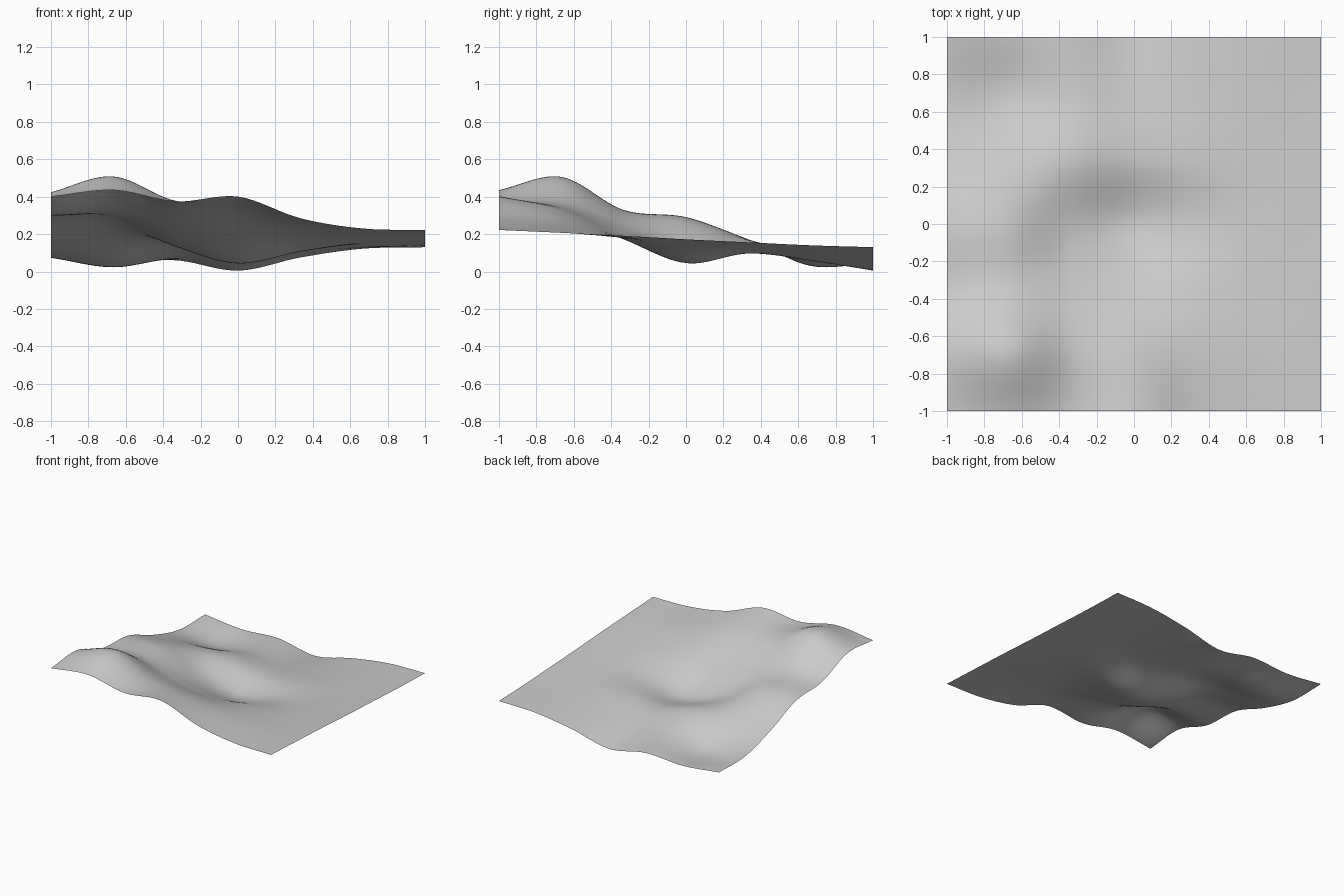
import bpy
import bmesh

SEGMENTS = 72  # resolution of the sheet along each side

# Heights in thousandths, sampled on an even square lattice.
# Rows run from the front edge to the back edge, columns from -x to +x.
HEIGHTS = [
    [400, 435, 375, 400, 285, 230, 222],
    [420, 505, 365, 325, 250, 212, 207],
    [310, 325, 230, 175, 180, 180, 191],
    [285, 278, 135, 45, 108, 156, 172],
    [165, 172, 160, 97, 122, 142, 156],
    [80, 30, 80, 58, 98, 130, 140],
    [78, 45, 60, 5, 75, 122, 130],
]


def smooth_sample(values, t):
    """Smooth curve through evenly spaced values, with t from 0 to 1."""
    padded = [2 * values[0] - values[1], *values, 2 * values[-1] - values[-2]]
    position = t * (len(values) - 1)
    i = min(int(position), len(values) - 2)
    f = position - i
    a, b, c, d = padded[i:i + 4]
    slope_in, slope_out = (c - a) / 2, (d - b) / 2
    rise = c - b
    bend = 3 * rise - 2 * slope_in - slope_out
    twist = slope_in + slope_out - 2 * rise
    return b + f * (slope_in + f * (bend + f * twist))


def height_at(x, y):
    """Height of the sheet at a point in the square from -1 to 1."""
    u, v = (x + 1) / 2, (y + 1) / 2
    along_rows = [smooth_sample(row, u) for row in HEIGHTS]
    return max(smooth_sample(along_rows, v) / 1000, 0)


def make_material(name, colour):
    material = bpy.data.materials.new(name)
    material.use_nodes = True
    material.diffuse_color = colour
    shader = material.node_tree.nodes["Principled BSDF"]
    shader.inputs["Base Color"].default_value = colour
    return material


default_cube = bpy.data.objects.get("Cube")
if default_cube:
    bpy.data.objects.remove(default_cube, do_unlink=True)

# Rolling sheet: a flat grid lifted to the interpolated heights
mesh = bpy.data.meshes.new("rolling_ground")
bm = bmesh.new()
bmesh.ops.create_grid(bm, x_segments=SEGMENTS, y_segments=SEGMENTS, size=1)
for vert in bm.verts:
    vert.co.z = height_at(vert.co.x, vert.co.y)
for face in bm.faces:
    face.smooth = True
bm.to_mesh(mesh)
bm.free()

ground = bpy.data.objects.new("rolling_ground", mesh)
bpy.context.collection.objects.link(ground)
mesh.materials.append(make_material("light grey", (0.6, 0.6, 0.6, 1)))
